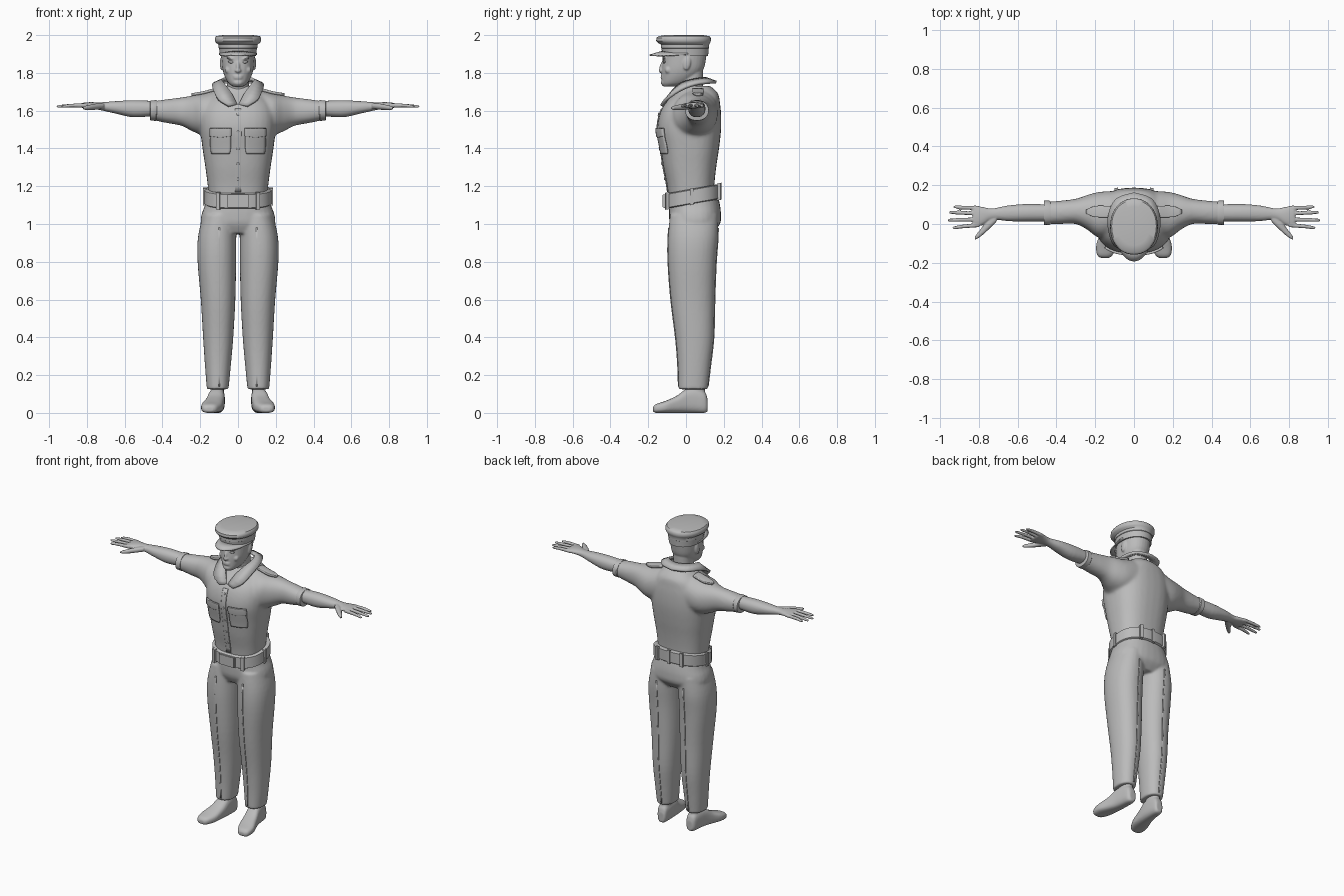
import bpy, bmesh, math
from mathutils import Vector, Matrix

if "Cube" in bpy.data.objects:
    bpy.data.objects.remove(bpy.data.objects["Cube"])

grey = bpy.data.materials.new("plain_grey")
grey.use_nodes = True
grey.diffuse_color = (0.5, 0.5, 0.5, 1)
grey.node_tree.nodes["Principled BSDF"].inputs["Base Color"].default_value = grey.diffuse_color

CM = 0.01  # tables below are in hundredths of a unit


def finish(name, bm, voxel=0, relax=0, fix_normals=True):
    """Turn a bmesh into a shaded object, optionally fusing its shells."""
    if fix_normals:
        bmesh.ops.recalc_face_normals(bm, faces=bm.faces[:])
    mesh = bpy.data.meshes.new(name)
    bm.to_mesh(mesh)
    bm.free()
    obj = bpy.data.objects.new(name, mesh)
    bpy.context.collection.objects.link(obj)
    mesh.materials.append(grey)
    bpy.ops.object.select_all(action='DESELECT')
    obj.select_set(True)
    bpy.context.view_layer.objects.active = obj
    bpy.ops.object.shade_smooth_by_angle(angle=math.radians(40))
    if voxel:
        fuse = obj.modifiers.new("fuse", 'REMESH')
        fuse.mode = 'VOXEL'
        fuse.voxel_size = voxel
        fuse.use_smooth_shade = True
        soft = obj.modifiers.new("relax", 'SMOOTH')
        soft.iterations = relax
    return obj


def catmull(rows, steps):
    rows = [Vector(r) for r in rows]
    out = []
    for i in range(len(rows) - 1):
        b, c = rows[i], rows[i + 1]
        a, d = rows[max(i - 1, 0)], rows[min(i + 2, len(rows) - 1)]
        for s in range(steps):
            t = s / steps
            out.append(b + (c - a) * t / 2 + (a * 2 - b * 5 + c * 4 - d) * t * t / 2
                       + (b * 3 - a - c * 3 + d) * t ** 3 / 2)
    return out + [rows[-1]]


def loft(bm, axis, rows, power=2.2, steps=4, mirror=False, sides=32):
    """Rows are (position, min, max, min, max) across the given axis."""
    for flip in ((1, -1) if mirror else (1,)):
        rings = []
        for t, a0, a1, b0, b1 in catmull(rows, steps):
            ring = []
            for k in range(sides):
                ang = math.tau * k / sides
                c, s = math.cos(ang), math.sin(ang)
                a = (a0 + a1) / 2 + (a1 - a0) / 2 * math.copysign(abs(c) ** (2 / power), c)
                b = (b0 + b1) / 2 + (b1 - b0) / 2 * math.copysign(abs(s) ** (2 / power), s)
                p = {'X': (t, a, b), 'Y': (a, t, b), 'Z': (a, b, t)}[axis]
                ring.append(bm.verts.new((p[0] * CM * flip, p[1] * CM, p[2] * CM)))
            rings.append(ring)
        for low, high in zip(rings, rings[1:]):
            for k in range(sides):
                n = (k + 1) % sides
                bm.faces.new((low[k], low[n], high[n], high[k]))
        bm.faces.new(rings[0])
        bm.faces.new(rings[-1])


def sym(rows):
    return [(z, -w, w, y0, y1) for z, w, y0, y1 in rows]


def ball(bm, loc, size, tilt=0, roll=0):
    m = Matrix.Translation(Vector(loc) * CM) @ Matrix.Rotation(roll, 4, 'Y') \
        @ Matrix.Rotation(tilt, 4, 'X') @ Matrix.Diagonal((*[s * CM for s in size], 1))
    bmesh.ops.create_uvsphere(bm, u_segments=20, v_segments=12, radius=1, matrix=m)


def box(bm, loc, size, turn=0):
    m = Matrix.Translation(Vector(loc) * CM) @ Matrix.Rotation(turn, 4, 'Z') \
        @ Matrix.Diagonal((*[s * CM for s in size], 1))
    bmesh.ops.create_cube(bm, size=1, matrix=m)


def patch(name, target, pieces, thick, axis='Y', shape=lambda u, v: (u, v), back=False):
    """Cloth plates (u centre, v centre, width, height) pressed onto a body."""
    bm = bmesh.new()
    for u, v, w, h in pieces:
        made = bmesh.ops.create_grid(bm, x_segments=8, y_segments=14, size=1)
        for vert in made["verts"]:
            a, b = shape(vert.co.x * (1 if u >= 0 else -1), vert.co.y)
            a *= 1 if u >= 0 else -1
            x, y = (u + a * w / 2) * CM, (v + b * h / 2) * CM
            vert.co = (x, -0.5, y) if axis == 'Y' else (x, y, 2.1)
    obj = finish(name, bm, fix_normals=False)
    obj.rotation_euler.z = math.pi if back else 0
    wrap = obj.modifiers.new("press", 'SHRINKWRAP')
    wrap.target = target
    wrap.wrap_method = 'PROJECT'
    wrap.use_project_y, wrap.use_project_z = axis == 'Y', axis == 'Z'
    wrap.use_positive_direction = axis == 'Y'
    wrap.use_negative_direction = axis == 'Z'
    solid = obj.modifiers.new("thickness", 'SOLIDIFY')
    solid.thickness, solid.offset = thick, 1
    return obj


# Shirt: torso and both sleeves fused
bm = bmesh.new()
loft(bm, 'Z', sym([(110, 15, -9, 15), (120, 16, -10, 15), (130, 17.3, -12, 16), (140, 18.8, -13.5, 17.5),
                   (150, 20, -15.2, 18.6), (158, 20, -14, 18.6), (164, 18, -11, 18), (169, 13, -6, 17),
                   (173, 8, -3, 13)]), power=2.5)
loft(bm, 'X', [(0, -3, 17, 150, 171), (10, -5, 17, 148, 171), (18, -7, 16.5, 147, 169), (24, -3, 15, 149, 168),
               (30, 0, 13, 152, 167), (38, 0, 12, 153.5, 166), (45, 0, 11.5, 155, 165)], mirror=True)
shirt = finish("shirt", bm, 0.01, 6)

# Sleeve hems
bm = bmesh.new()
loft(bm, 'X', [(43, 0, 11.5, 155, 165.5), (43.5, -.4, 12, 154.6, 165.6), (46.3, -.4, 12, 154.8, 165.3),
               (46.5, 0, 11.5, 155.2, 165)], steps=1, mirror=True)
finish("sleeve_hems", bm)

# Shirt front details
patch("placket", shirt, [(0, 139, 3.4, 44)], 0.005)
patch("chest_pockets", shirt, [(s * 9, 143.5, 10.5, 12.5) for s in (1, -1)], 0.008,
      shape=lambda u, v: (u * (1 - .12 * max(0, -v) ** 4), v))
patch("pocket_flaps", shirt, [(s * 9, 148.7, 11, 4) for s in (1, -1)], 0.012,
      shape=lambda u, v: (u, v - (1 - abs(u)) * .4 * (v < 0)))
patch("buttons", shirt, [(0, z, 1.4, 1.4) for z in (124, 132, 140, 149, 158)], 0.009,
      shape=lambda u, v: (u * math.sqrt(1 - v * v / 2), v * math.sqrt(1 - u * u / 2)))
patch("shoulder_straps", shirt, [(s * 18, 6.3, 13, 5.5) for s in (1, -1)], 0.014, axis='Z',
      shape=lambda u, v: (u, v * (1 - .7 * max(0, u) ** 2)))

# Folded collar: inner and outer edge of the left half, mirrored
inner = [(.5, -11, 163), (3.5, -8, 169), (7, -3, 174), (8.2, 3, 176), (6, 8.5, 177), (0, 10.5, 177)]
outer = [(5, -13, 162.5), (10.5, -10.5, 166), (13, -3, 171), (13, 5, 174), (9, 13, 175), (0, 16, 175)]
bm = bmesh.new()
edges = [[bm.verts.new(Vector(p) * CM) for p in catmull(e, 3)] for e in (inner, outer)]
for k in range(len(edges[0]) - 1):
    bm.faces.new((edges[0][k], edges[1][k], edges[1][k + 1], edges[0][k + 1]))
collar = finish("collar", bm)
mirror = collar.modifiers.new("mirror", 'MIRROR')
mirror.use_clip = True
solid = collar.modifiers.new("thickness", 'SOLIDIFY')
solid.thickness, solid.offset = 0.016, 0

# Trousers: hips and legs fused
bm = bmesh.new()
loft(bm, 'Z', sym([(95, 15, -6, 14), (100, 19.5, -8.5, 18), (105, 19.3, -9, 18.5), (110, 17.5, -9, 18),
                   (117, 16, -9.5, 16.5)]), power=2.4)
loft(bm, 'Z', [(12.5, 5, 16.5, -4, 11.5), (25, 3.8, 17.5, -4.3, 13), (40, 2.5, 18.5, -5.5, 14.7),
               (60, 1.4, 19.7, -8, 15.2), (80, 1, 21.4, -9.5, 16), (93, .9, 21.2, -9.5, 17),
               (105, 1, 18.5, -8.5, 17)], mirror=True)
trousers = finish("trousers", bm, 0.008, 5)
for side in (False, True):
    patch("rear_creases" if side else "front_creases", trousers,
          [(s * 10, 56, .7, 84) for s in (1, -1)], 0.004, back=side)

# Belt, rising towards the back, with loops and buckle
bm = bmesh.new()
loft(bm, 'Z', sym([(110, 17, -10.7, 17.6), (110.5, 17.9, -11.3, 18.4), (117.5, 17.7, -11.3, 18.4),
                   (118, 16.8, -10.7, 17.5)]), power=2.4, steps=1, sides=48)
for s in (1, -1):
    for x, y, turn in ((10.5, -9.9, .3), (17.5, 3, 1.57), (9, 17.6, -.3)):
        box(bm, (s * x, y, 114), (2, 2, 9), s * turn)
box(bm, (0, 18.2, 114), (2, 1.4, 9))
for v in bm.verts:
    v.co.z += v.co.y * .18
finish("belt", bm)
bm = bmesh.new()
box(bm, (0, -11.6, 112.2), (11.5, 1.6, 7))
bmesh.ops.bevel(bm, geom=bm.edges[:], offset=.003, segments=2, affect='EDGES')
finish("belt_buckle", bm)

# Shoes with ankles
bm = bmesh.new()
loft(bm, 'Y', [(11.5, 8.5, 12.5, 1, 7), (10, 7.5, 14, 0, 11), (5, 7, 15, 0, 13), (0, 7, 16, 0, 12.5),
               (-5, 7.5, 17.5, 0, 9), (-11, 8.5, 19.5, 0, 6.3), (-16, 11, 19, 0, 4.6), (-17.5, 13, 17, .8, 3)],
     power=2.8, mirror=True)
loft(bm, 'Z', [(5, 7.5, 14, 0, 10), (20, 7.5, 14, 0, 10)], mirror=True)
finish("shoes", bm, 0.006, 3)

# Forearms, palms, fingers and thumbs fused
bm = bmesh.new()
loft(bm, 'X', [(42, 1.5, 10, 157.5, 165), (55, 1.2, 10.3, 156.5, 165.5), (65, 1.5, 9.5, 158.5, 165),
               (73, 2.2, 8, 160.3, 164.4), (78, -.5, 8.8, 161, 164.5), (82, -1.7, 9.6, 161.3, 164.2),
               (83, -1, 9, 162, 163.8)], mirror=True)
for base, tip, reach in ((8.2, 8.8, 93), (5.4, 6, 95.3), (2.4, 2, 96), (-.6, -1.9, 93.5)):
    loft(bm, 'X', [(80, base - 1.1, base + 1.1, 161.6, 164), (88, (base + tip) / 2 - 1, (base + tip) / 2 + 1, 161.7, 163.7),
                   (reach - 1, tip - .8, tip + .8, 161.5, 163), (reach, tip - .4, tip + .4, 161.9, 162.7)],
         mirror=True, sides=12)
loft(bm, 'X', [(71, 1, 5, 161, 164), (75, -3, 2.5, 160.5, 163.8), (79, -6.5, -2.5, 160.3, 163),
               (82, -8.3, -6.3, 160.5, 162.3)], mirror=True, sides=16)
finish("arms_and_hands", bm, 0.005, 3)

# Head: skull, jaw, neck, nose, brow, lips and ears fused
bm = bmesh.new()
loft(bm, 'Z', sym([(172.7, 2.5, -12, -5), (174.5, 5, -12.8, 1), (178, 7, -12.8, 6), (182, 8.2, -12.8, 9.3),
                   (187, 8.7, -12.4, 10.5), (192, 8.8, -12.3, 11), (195, 8, -11, 10)]))
loft(bm, 'Z', sym([(160, 7, -4, 11), (168, 6, -4, 10), (174, 5.8, -4, 9), (182, 6, -3, 9)]))
ball(bm, (0, -12.7, 183.3), (1, 1.3, 3.6), tilt=-.3)
ball(bm, (0, -13, 181.2), (1.7, 1.5, 1))
ball(bm, (0, -11.9, 174.8), (2.6, 1.4, 1.6))
for z in (177.2, 178.3):
    ball(bm, (0, -12.6, z), (2.4, .9, .55))
for s in (1, -1):
    ball(bm, (s * 3.8, -11.6, 187.6), (2.6, 1.1, .6), roll=-s * .2)
    ball(bm, (s * 5, -9.4, 181.5), (2, 1.8, 2))
    ball(bm, (s * 8.7, .5, 185), (.9, 2, 3.6), tilt=-.15)
finish("head", bm, 0.005, 3)

# Eyes
bm = bmesh.new()
for s in (1, -1):
    ball(bm, (s * 3.6, -11.4, 185.7), (1.6, .9, .7), roll=-s * .15)
finish("eyes", bm)

# Cap: band and overhanging crown
bm = bmesh.new()
loft(bm, 'Z', sym([(189, 9.6, -12.4, 11.7), (193, 10, -13, 12), (193.2, 10.3, -13.3, 12.3), (195, 10.3, -13.3, 12.3),
                   (196, 11.8, -15, 12.8), (197, 12.3, -15.8, 13.2), (198.6, 12.2, -15.6, 13.1),
                   (199.5, 11.5, -14.5, 12.3), (200, 8, -11, 9)]), power=2.1, steps=1, sides=48)
finish("cap", bm)

# Cap peak
bm = bmesh.new()
count = 24
strips = []
for k in range(count + 1):
    a = math.pi * (k / count - .5)
    s, c = math.sin(a), math.cos(a)
    strips.append([bm.verts.new((.1 * s, -.125 * c - .068 * f * c ** .7 + .01 * (1 - c),
                                 1.917 - .012 * s * s - f * (.008 + .012 * c))) for f in (0, .5, 1)])
for p, q in zip(strips, strips[1:]):
    for i in range(2):
        bm.faces.new((p[i], p[i + 1], q[i + 1], q[i]))
peak = finish("cap_peak", bm)
peak.modifiers.new("thickness", 'SOLIDIFY').thickness = 0.008
